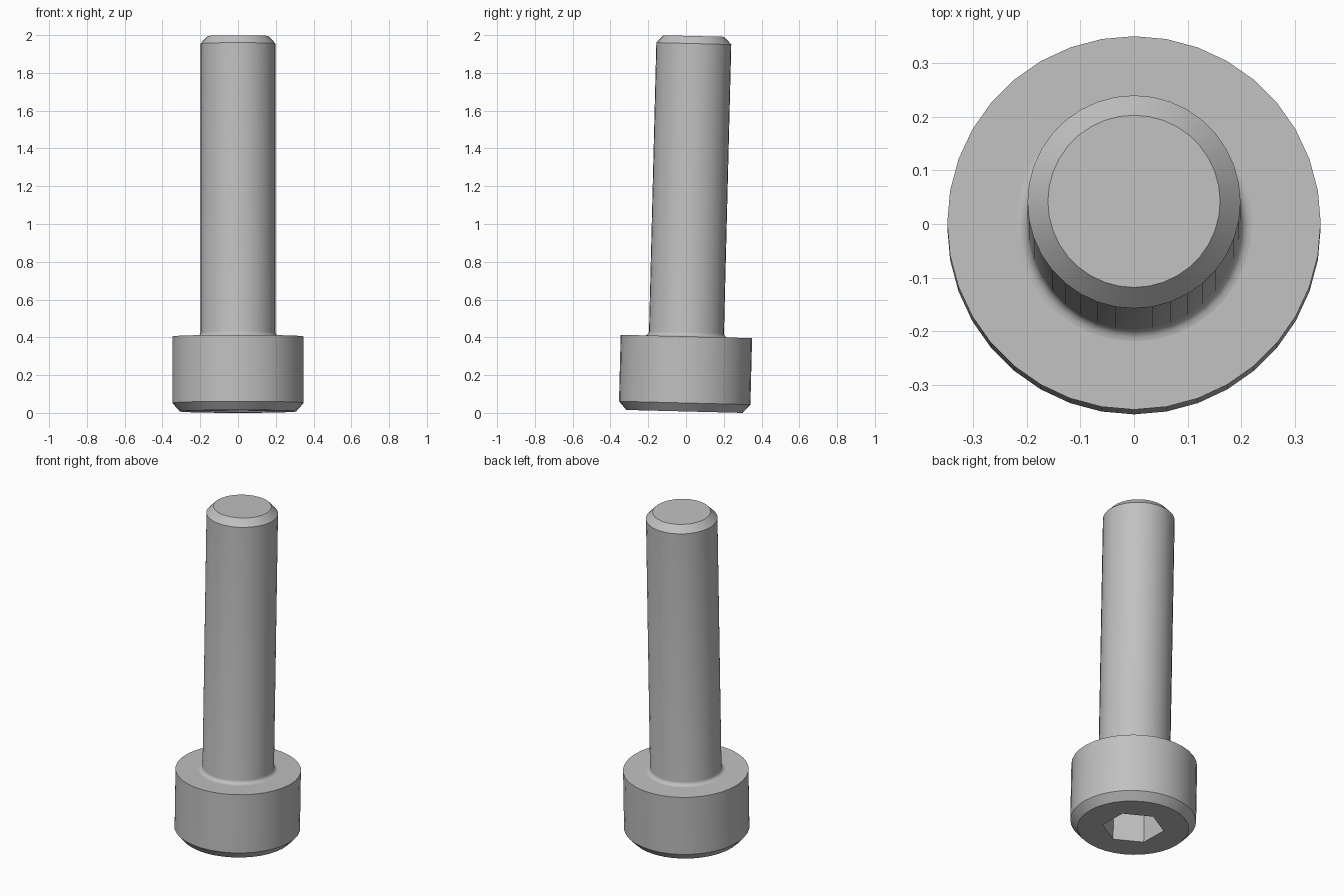
import bpy
import bmesh
from math import sin, cos, pi, radians

if "Cube" in bpy.data.objects:
    bpy.data.objects.remove(bpy.data.objects["Cube"])

SIDES = 36
TILT = 0.0253
HEAD_R, HEAD_H = 0.348, 0.397
SHAFT_R, LENGTH = 0.1985, 1.988
HEX_APOTHEM, HEX_DEPTH = 0.149, 0.2
CHAMFER, FILLET = 0.04, 0.022

steel = bpy.data.materials.new("steel grey")
steel.use_nodes = True
grey = (0.53, 0.53, 0.53, 1)
steel.diffuse_color = grey
steel.node_tree.nodes["Principled BSDF"].inputs["Base Color"].default_value = grey


def circle(radius):
    return lambda a: radius


def hexagon(apothem):
    # flats face +x and -x
    return lambda a: apothem / cos((a + pi / 6) % (pi / 3) - pi / 6)


def lathe(name, rings, cap_first=False, cap_last=False):
    """Skin a list of (radius function, height) rings around the axis."""
    bm = bmesh.new()
    loops = []
    for shape, z in rings:
        angles = [2 * pi * i / SIDES for i in range(SIDES)]
        loops.append([bm.verts.new((shape(a) * cos(a), shape(a) * sin(a), z)) for a in angles])
    for low, high in zip(loops, loops[1:]):
        for i in range(SIDES):
            j = (i + 1) % SIDES
            bm.faces.new((low[i], low[j], high[j], high[i]))
    if cap_first:
        bm.faces.new(loops[0][::-1])
    if cap_last:
        bm.faces.new(loops[-1])
    mesh = bpy.data.meshes.new(name)
    bm.to_mesh(mesh)
    bm.free()
    mesh.materials.append(steel)
    obj = bpy.data.objects.new(name, mesh)
    bpy.context.collection.objects.link(obj)
    # the whole bolt leans slightly backwards
    obj.rotation_euler.x = -TILT
    obj.location = (0, -0.008, (HEAD_R - CHAMFER) * sin(TILT))
    bpy.ops.object.select_all(action="DESELECT")
    obj.select_set(True)
    bpy.context.view_layer.objects.active = obj
    bpy.ops.object.shade_smooth_by_angle(angle=radians(28))
    return obj


# Head: socket floor, socket walls, underside, chamfer, side, seat
lathe("head", [
    (hexagon(HEX_APOTHEM), HEX_DEPTH),
    (hexagon(HEX_APOTHEM), 0),
    (circle(HEAD_R - CHAMFER), 0),
    (circle(HEAD_R), CHAMFER + 0.005),
    (circle(HEAD_R), HEAD_H),
    (circle(SHAFT_R + FILLET), HEAD_H),
], cap_first=True)

# Shaft: fillet at the head, plain cylinder, chamfered tip
fillet = []
for k in range(6):
    t = k / 5 * pi / 2
    fillet.append((circle(SHAFT_R + FILLET * (1 - sin(t))), HEAD_H + FILLET * (1 - cos(t))))
lathe("shaft", fillet + [
    (circle(SHAFT_R), LENGTH - CHAMFER),
    (circle(SHAFT_R - CHAMFER + 0.002), LENGTH),
], cap_last=True)
